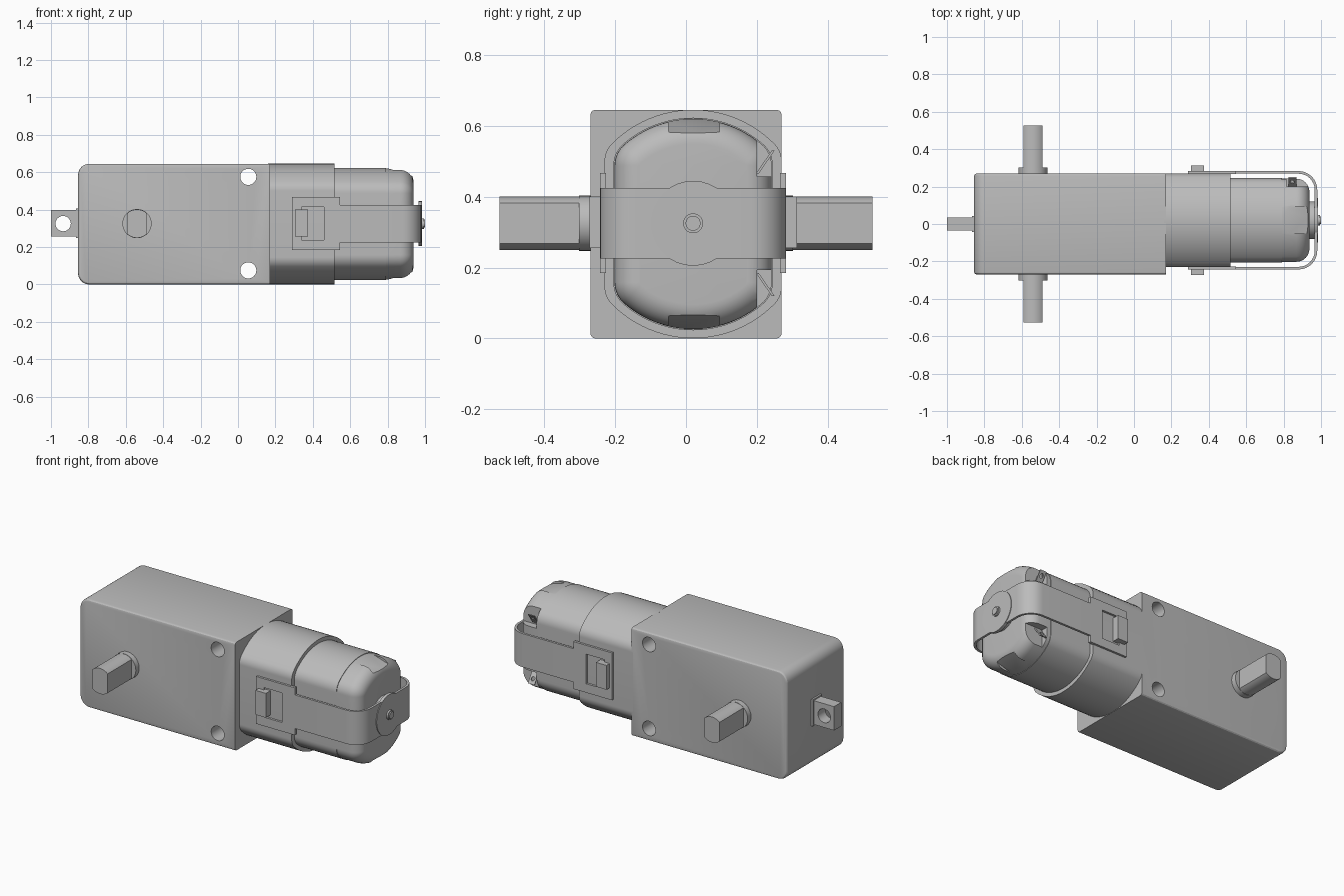
import bpy, bmesh, math
from mathutils import Matrix, Vector

if "Cube" in bpy.data.objects:
    bpy.data.objects.remove(bpy.data.objects["Cube"])

grey = bpy.data.materials.new("plain grey")
grey.use_nodes = True
grey.diffuse_color = (0.5, 0.5, 0.5, 1)
grey.node_tree.nodes["Principled BSDF"].inputs["Base Color"].default_value = (0.5, 0.5, 0.5, 1)

MID = 0.325          # height of the main axis
OFF = 0.02           # sideways offset of the motor


def finish(name, bm):
    bmesh.ops.recalc_face_normals(bm, faces=bm.faces)
    mesh = bpy.data.meshes.new(name)
    bm.to_mesh(mesh)
    bm.free()
    mesh.materials.append(grey)
    ob = bpy.data.objects.new(name, mesh)
    bpy.context.collection.objects.link(ob)
    return ob


def activate(ob):
    bpy.ops.object.select_all(action='DESELECT')
    ob.select_set(True)
    bpy.context.view_layer.objects.active = ob


def loft(name, rings):
    """Skin closed rings of points and cap both ends."""
    bm = bmesh.new()
    rows = [[bm.verts.new(p) for p in ring] for ring in rings]
    n = len(rows[0])
    for a, b in zip(rows, rows[1:]):
        for i in range(n):
            bm.faces.new((a[i], a[(i + 1) % n], b[(i + 1) % n], b[i]))
    bm.faces.new(rows[0])
    bm.faces.new(rows[-1])
    return finish(name, bm)


def box(name, x0, x1, y0, y1, z0, z1):
    ring = [(x0, y0), (x1, y0), (x1, y1), (x0, y1)]
    return loft(name, [[(x, y, z) for x, y in ring] for z in (z0, z1)])


def arc(cx, cy, r, a0, a1, n=8):
    return [(cx + r * math.cos(a0 + (a1 - a0) * i / n),
             cy + r * math.sin(a0 + (a1 - a0) * i / n)) for i in range(n + 1)]


def rod(name, axis, a, b, lo, hi, r):
    """Cylinder along x or y; a, b is its centre across the axis."""
    ring = arc(a, b, r, 0, math.tau, 32)[:-1]
    if axis == 'x':
        return loft(name, [[(t, u, v) for u, v in ring] for t in (lo, hi)])
    return loft(name, [[(u, t, v) for u, v in ring] for t in (lo, hi)])


def cut(ob, *cutters):
    for c in cutters:
        c.hide_render = True
        activate(ob)
        mod = ob.modifiers.new("cut", 'BOOLEAN')
        mod.object = c
        mod.solver = 'EXACT'
        bpy.ops.object.modifier_apply(modifier=mod.name)
        bpy.data.objects.remove(c)


def motor_ring(x, radius, half, r, inset=0):
    """Circle with two flat sides and softened corners."""
    radius, half, r = radius - inset, half - inset, r - inset
    y0 = half - r
    z0 = math.sqrt((radius - r) ** 2 - y0 ** 2)
    a = math.atan2(z0, y0)
    top = (arc(y0, z0, r, 0, a)[:-1] + arc(0, 0, radius, a, math.pi - a, 24)
           + arc(-y0, z0, r, math.pi - a, math.pi)[1:])
    return [(x, OFF + s * y, MID - 0.002 + s * z) for s in (1, -1) for y, z in top]


# Gearbox: large rounding on the far end, small on the long edges
bm = bmesh.new()
bmesh.ops.create_cube(bm, size=1, matrix=Matrix.Translation((-0.3425, 0, 0.3225))
                      @ Matrix.Diagonal((1.025, 0.54, 0.645, 1)))
ends = [e for e in bm.edges if all(v.co.x < -0.8 for v in e.verts)
        and abs(e.verts[0].co.y - e.verts[1].co.y) > 0.1]
bmesh.ops.bevel(bm, geom=ends, offset=0.06, segments=8, profile=0.5, affect='EDGES')
rims = [e for e in bm.edges if e.calc_face_angle(0) > 0.6
        and not all(v.co.x > 0.16 for v in e.verts)]
bmesh.ops.bevel(bm, geom=rims, offset=0.014, segments=3, profile=0.5, affect='EDGES')
gearbox = finish("gearbox", bm)
cut(gearbox, *[rod("hole_cutter", 'y', 0.055, z, -0.4, 0.4, 0.043) for z in (0.075, 0.575)])

# Mounting tab
tab = box("mounting_tab", -1, -0.85, -0.034, 0.034, 0.255, 0.397)
cut(tab, rod("hole_cutter", 'y', -0.935, MID, -0.2, 0.2, 0.041))
box("tab_base", -0.866, -0.85, -0.042, 0.042, 0.247, 0.405)

# Output shaft with two flats, and its collars
a = math.acos(0.05 / 0.076)
side = arc(0, 0, 0.076, a, math.pi - a, 16)
flat = side + [(-u, -v) for u, v in side]
for label, s in (("front", -1), ("back", 1)):
    loft(label + "_shaft", [[(-0.54 + u, t, MID + v) for u, v in flat]
                            for t in (s * 0.2, s * 0.527)])
    rod(label + "_collar", 'y', -0.54, MID, s * 0.25, s * 0.302, 0.078)

# Motor sleeve and can
loft("motor_sleeve", [motor_ring(x, 0.3225, 0.25, 0.07) for x in (0.16, 0.515)])
loft("motor_can", [motor_ring(x, 0.3, 0.225, 0.08) for x in (0.5, 0.792)])

# Rounded end cap with rim pockets and terminal notches
FILLET = 0.07
rings = [motor_ring(0.78, 0.297, 0.222, 0.08)]
for i in range(9):
    t = i / 8 * math.pi / 2
    rings.append(motor_ring(0.868 + FILLET * math.sin(t), 0.297, 0.222, 0.08,
                            FILLET * (1 - math.cos(t))))
cap = loft("end_cap", rings)
cutters = []
for s in (1, -1):
    wedge = [(0.8, 0.298), (0.96, 0.248), (0.96, 0.4), (0.8, 0.4)]
    cutters.append(loft("pocket_cutter", [[(x, y, MID - 0.002 + s * z) for x, z in wedge]
                                          for y in (-0.05, 0.094)]))
    z0, z1 = sorted((MID + s * 0.132, MID + s * 0.262))
    cutters.append(box("notch_cutter", 0.815, 1, 0.2, 0.3, z0, z1))
cut(cap, *cutters)

# Wire terminals, leaning outwards from the notches
for label, s in (("upper", 1), ("lower", -1)):
    lean = [(0.197, 0.14), (0.205, 0.14), (0.25, 0.205), (0.242, 0.205)]
    term = loft(label + "_terminal", [[(x, y, MID + s * z) for y, z in lean]
                                      for x in (0.825, 0.868)])
    cut(term, rod("hole_cutter", 'y', 0.846, MID + s * 0.18, 0.15, 0.3, 0.011))

# Bearing boss and motor pin
rod("bearing_boss", 'x', OFF, MID, 0.92, 0.967, 0.1)
rod("motor_pin", 'x', OFF, MID, 0.95, 0.994, 0.028)
rod("pin_tip", 'x', OFF, MID, 0.99, 1.0, 0.021)


# Retaining strap wrapped round the motor end
def u_path(inset):
    w, r, x = 0.263 - inset, 0.1 - inset, 0.98 - inset
    half = [(0.54, -w)] + arc(x - r, -w + r, r, -math.pi / 2, 0)
    return half + [(px, -py) for px, py in reversed(half)]


strip = u_path(0) + u_path(0.014)[::-1]
loft("strap", [[(x, OFF + y, MID + z) for x, y in strip] for z in (-0.1, 0.1)])
rod("strap_boss", 'x', OFF, MID, 0.966, 0.984, 0.12)

# Strap end plates with windows, and the hooks that hold them
for label, s in (("front", -1), ("back", 1)):
    def span(p, q):
        return sorted((OFF + s * p, OFF + s * q))
    plate = box(label + "_strap_plate", 0.29, 0.545, *span(0.246, 0.263), 0.185, 0.467)
    cut(plate, box("window_cutter", 0.34, 0.46, *span(0.2, 0.3), 0.238, 0.414))
    box(label + "_hook", 0.305, 0.375, *span(0.24, 0.293), 0.255, 0.4)

# Shade curved surfaces smooth and keep the edges sharp
for ob in list(bpy.context.collection.objects):
    if ob.type == 'MESH' and grey.name in ob.data.materials:
        activate(ob)
        bpy.ops.object.shade_smooth_by_angle(angle=math.radians(28))
